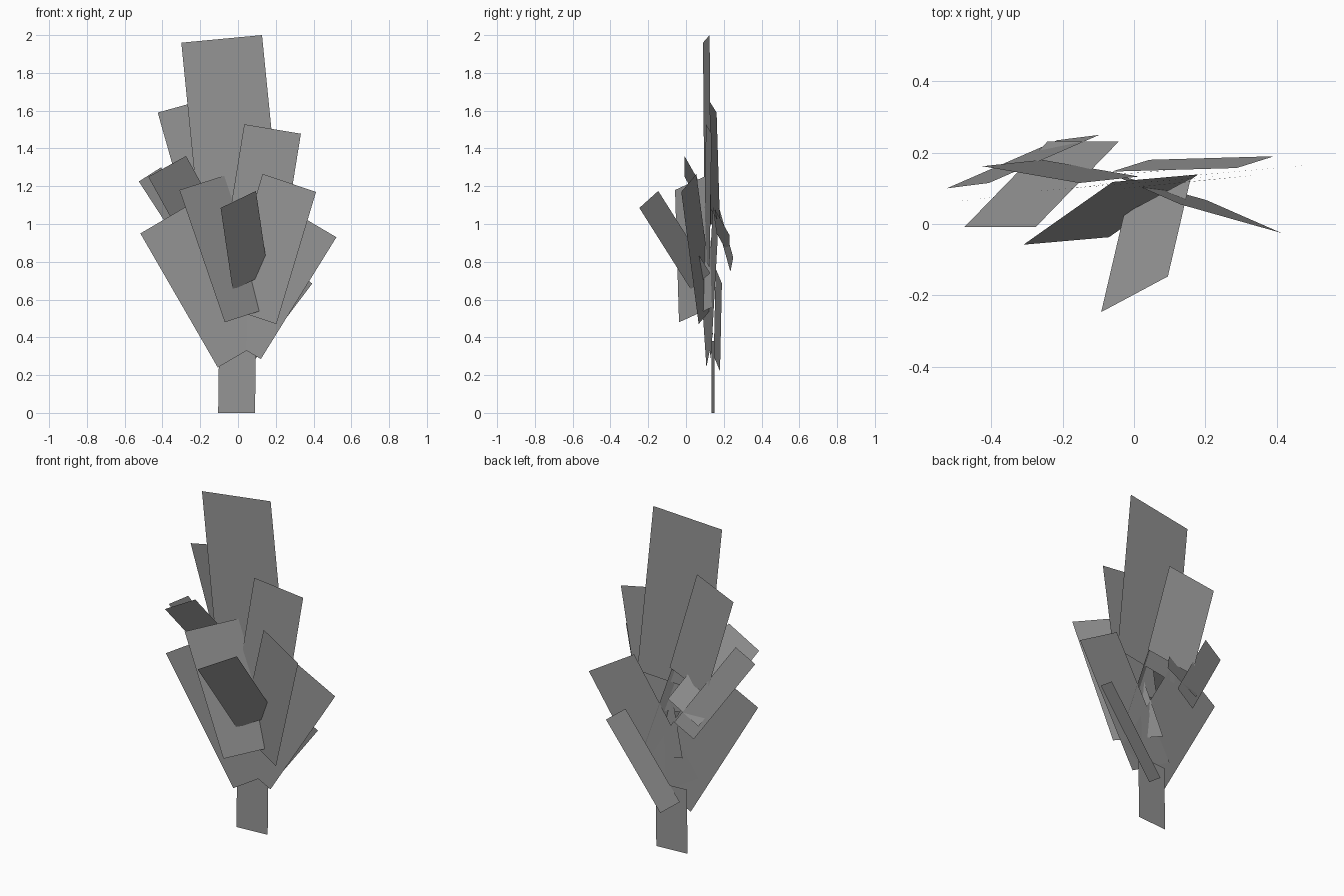
import bpy
from mathutils import Vector

dark_grey = bpy.data.materials.new("dark_grey")
dark_grey.diffuse_color = (0.31, 0.31, 0.31, 1)


def card(name, corner, along, across):
    """Flat rectangular card: a corner, its long edge and its short edge."""
    c, a, w = Vector(corner), Vector(along), Vector(across)
    mesh = bpy.data.meshes.new(name)
    mesh.from_pydata([c, c + w, c + w + a, c + a], [], [(3, 2, 1, 0)])
    mesh.materials.append(dark_grey)
    obj = bpy.data.objects.new(name, mesh)
    bpy.context.collection.objects.link(obj)
    return obj


# Stem card
card("stem", (-0.105, 0.135, 0), (0.005, 0, 0.38), (0.195, 0.015, 0))

# Upright leaves: top-left corner, edge to the base, edge across the tip
card("top_leaf", (-0.30, 0.09, 1.96), (0.10, 0.008, -1.0), (0.427, 0.035, 0.04))
card("upper_left_leaf", (-0.425, 0.162, 1.59), (0.167, 0.018, -0.59), (0.272, -0.047, 0.075))
card("upper_right_leaf", (0.033, 0.106, 1.528), (-0.115, -0.011, -0.71), (0.30, 0.03, -0.05))

# Broad lower leaves
card("lower_left_leaf", (-0.517, 0.061, 0.95), (0.41, 0.047, -0.71), (0.30, 0.034, 0.176))
card("lower_right_leaf", (0.521, 0.168, 0.93), (-0.40, -0.036, -0.645), (-0.28, -0.025, 0.165))

# Front leaves leaning outward
card("front_left_leaf", (-0.31, -0.058, 1.18), (0.24, 0.021, -0.70), (0.25, 0.176, 0.08))
card("front_right_leaf", (0.13, 0.055, 1.265), (-0.21, 0.092, -0.70), (0.283, -0.08, -0.095))
card("front_small_leaf", (-0.092, -0.247, 1.085), (0.064, 0.275, -0.435), (0.187, 0.10, 0.09))

# Small side and back leaves
card("left_small_leaf", (-0.475, -0.008, 1.25), (0.232, 0.239, -0.42), (0.20, 0, 0.11))
card("back_left_small_leaf", (-0.525, 0.10, 1.225), (0.31, 0.135, -0.477), (0.118, 0.015, 0.075))
card("back_right_small_leaf", (0.393, 0.19, 0.685), (-0.35, -0.01, -0.465), (-0.105, -0.033, 0.08))
